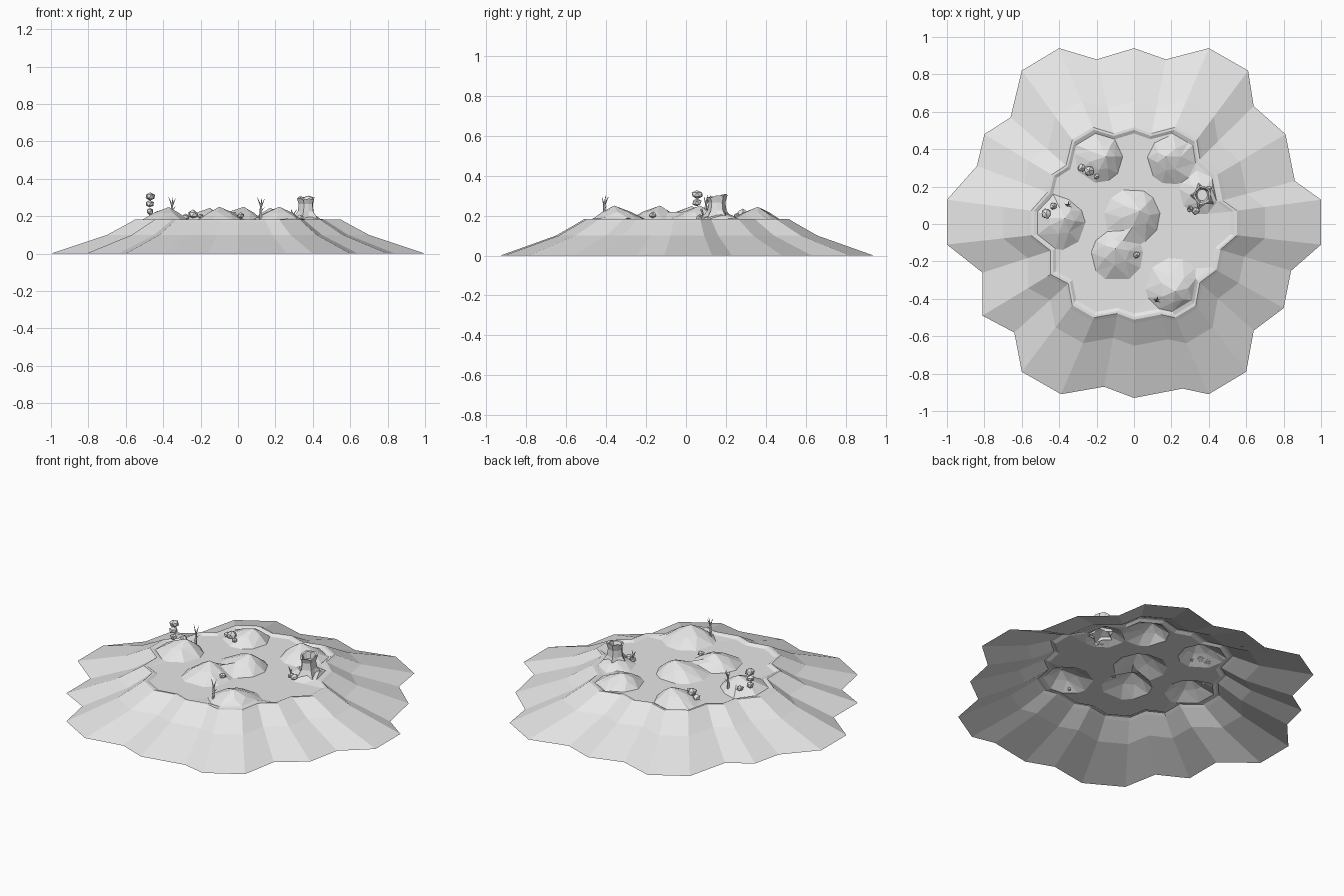
import bpy, bmesh, math, random
from mathutils import Vector, Matrix
from mathutils.geometry import delaunay_2d_cdt

random.seed(4)
cube = bpy.data.objects.get("Cube")
if cube:
    bpy.data.objects.remove(cube, do_unlink=True)

grey = bpy.data.materials.new("plain grey")
grey.use_nodes = True
grey.diffuse_color = (0.8, 0.8, 0.8, 1)
grey.node_tree.nodes["Principled BSDF"].inputs["Base Color"].default_value = (0.8, 0.8, 0.8, 1)


def finish(name, bm):
    mesh = bpy.data.meshes.new(name)
    bm.to_mesh(mesh)
    bm.free()
    mesh.materials.append(grey)
    obj = bpy.data.objects.new(name, mesh)
    bpy.context.collection.objects.link(obj)
    return obj


def skin(bm, rings):
    """Join closed rings of equal length with quads."""
    n = len(rings[0])
    loops = [[bm.verts.new(p) for p in ring] for ring in rings]
    for a, b in zip(loops, loops[1:]):
        for i in range(n):
            j = (i + 1) % n
            bm.faces.new((a[i], a[j], b[j], b[i]))
    return loops


def limb(bm, a, b, r1, r2, sides=5):
    """Tapered stick from a to b."""
    a, b = Vector(a), Vector(b)
    turn = (b - a).to_track_quat('Z', 'Y').to_matrix().to_4x4()
    bmesh.ops.create_cone(bm, cap_ends=True, segments=sides, radius1=r1, radius2=r2,
                          depth=(b - a).length,
                          matrix=Matrix.Translation((a + b) / 2) @ turn)


def rock(bm, place, size):
    """Faceted, slightly irregular stone."""
    made = bmesh.ops.create_icosphere(bm, subdivisions=1, radius=1)
    for v in made["verts"]:
        k = random.uniform(0.85, 1.12)
        v.co = Vector([p + c * s * k for p, c, s in zip(place, v.co, size)])


# Mounds: peak, base centre, radius, height
FLOOR = 0.172
MOUNDS = [((0.03, 0.07), (-0.01, 0.04), 0.15, 0.078),
          ((-0.10, -0.13), (-0.09, -0.17), 0.14, 0.078),
          ((0.22, -0.36), (0.21, -0.33), 0.15, 0.078),
          ((-0.37, 0.03), (-0.40, 0.0), 0.14, 0.076),
          ((-0.15, 0.36), (-0.19, 0.35), 0.13, 0.072),
          ((0.17, 0.36), (0.20, 0.34), 0.13, 0.072),
          ((0.36, 0.17), (0.36, 0.17), 0.12, 0.05)]


def ground(x, y):
    """Floor height with the highest mound at this spot."""
    q, best = Vector((x, y)), 0
    for peak, base, r, h in MOUNDS:
        p, c = Vector(peak), Vector(base)
        for k in range(61):
            t = k / 60
            if (q - p.lerp(c, t)).length <= r * t + 0.001:
                best = max(best, h * (1 - t ** 1.3))
                break
    return FLOOR + best


# Scalloped island outline
OUTLINE = [(-0.4, 0.94), (-0.6, 0.82), (-0.66, 0.57), (-0.8, 0.48), (-0.84, 0.31),
           (-1, 0.13), (-1, -0.11), (-0.81, -0.26), (-0.81, -0.49), (-0.64, -0.58),
           (-0.6, -0.79), (-0.39, -0.91), (-0.16, -0.87), (0, -0.93), (0.26, -0.88),
           (0.4, -0.91), (0.6, -0.79), (0.64, -0.57), (0.8, -0.45), (0.84, -0.25),
           (1, -0.11), (1, 0.13), (0.86, 0.23), (0.81, 0.48), (0.64, 0.63),
           (0.61, 0.82), (0.4, 0.94), (0.17, 0.88), (0, 0.94), (-0.2, 0.88)]

# Terrain: sloping skirt, raised rim, then a floor carrying the mounds
bm = bmesh.new()
steps = [(1, 0), (0.7, 0.1), (0.57, 0.17), (0.55, 0.182), (0.535, 0.182)]
rings = [[(x * s, y * s, z) for x, y in OUTLINE] for s, z in steps]
inner = [(x * 0.515, y * 0.515) for x, y in OUTLINE]
rings.append([(x, y, ground(x, y)) for x, y in inner])
skin(bm, rings)

points = [Vector(p) for p in inner]
for peak, base, r, h in MOUNDS:
    p, c = Vector(peak), Vector(base)
    points.append(p)
    for t, sides in ((0.5, 7), (1, 10)):
        for i in range(sides):
            a = math.tau * i / sides + random.uniform(-0.2, 0.2)
            points.append(p.lerp(c, t) + Vector((math.cos(a), math.sin(a))) * r * t)
flat = delaunay_2d_cdt(points, [], [list(range(len(inner)))], 1, 1e-5)
verts = [bm.verts.new((p.x, p.y, ground(p.x, p.y))) for p in flat[0]]
for f in flat[2]:
    bm.faces.new([verts[i] for i in f])
bmesh.ops.remove_doubles(bm, verts=bm.verts[:], dist=0.0005)
bmesh.ops.delete(bm, geom=[v for v in bm.verts if not v.link_faces], context='VERTS')
bmesh.ops.recalc_face_normals(bm, faces=bm.faces[:])
if sum(f.normal.z for f in bm.faces) < 0:
    bmesh.ops.reverse_faces(bm, faces=bm.faces[:])
finish("terrain", bm)

# Hollow broken stump with flared roots
bm = bmesh.new()
SIDES = 10
profile = [(0.185, 0.062, 0.014), (0.225, 0.042, 0.004), (0.265, 0.038, 0.002),
           (0.298, 0.047, 0.003), (0.296, 0.037, 0.002), (0.265, 0.028, 0)]
rings = []
for level, (z, r, wave) in enumerate(profile):
    ring = []
    for i in range(SIDES):
        a = math.tau * i / SIDES
        k = r + (wave if i % 2 else -wave)
        jag = 0.008 * math.sin(a) + 0.004 * (-1) ** i if level in (3, 4) else 0
        ring.append((0.365 + k * math.cos(a), 0.155 + k * 1.1 * math.sin(a), z + jag))
    rings.append(ring)
loops = skin(bm, rings)
bm.faces.new(loops[-1])
finish("stump", bm)

# Dead saplings: a bent trunk with forked twigs
for name, x, y, z in (("front_sapling", 0.12, -0.41, 0.19), ("right_sapling", -0.355, 0.1, 0.195)):
    bm = bmesh.new()
    fork = Vector((x + 0.003, y, z + 0.06))
    limb(bm, (x, y, z - 0.01), fork, 0.009, 0.006)
    for dx, dy, dz in ((-0.02, 0.008, 0.05), (0.018, -0.01, 0.04), (0.004, 0.022, 0.045)):
        limb(bm, fork, fork + Vector((dx, dy, dz)), 0.005, 0.001, 4)
    limb(bm, (x, y, z + 0.035), (x + 0.02, y + 0.01, z + 0.055), 0.004, 0.001, 4)
    finish(name, bm)

# Balanced rock stack
bm = bmesh.new()
for x, z, r, h in ((-0.47, 0.225, 0.021, 0.021), (-0.472, 0.265, 0.024, 0.02), (-0.47, 0.305, 0.029, 0.021)):
    rock(bm, (x, 0.055, z), (r, r, h))
finish("balanced_rocks", bm)

# Loose rocks scattered around the mounds
bm = bmesh.new()
for x, y, r in ((-0.43, 0.095, 0.02), (-0.24, 0.285, 0.03), (-0.28, 0.3, 0.022), (-0.2, 0.255, 0.016),
                (0.015, -0.165, 0.02), (0.3, 0.08, 0.018), (0.33, 0.07, 0.022)):
    rock(bm, (x, y, ground(x, y) + r * 0.4), (r, r, r * 0.8))
finish("loose_rocks", bm)

# Small twig leaning beside the stump
bm = bmesh.new()
limb(bm, (0.3, 0.09, 0.18), (0.285, 0.08, 0.235), 0.007, 0.002)
limb(bm, (0.293, 0.085, 0.205), (0.315, 0.07, 0.235), 0.004, 0.001, 4)
finish("twig", bm)
